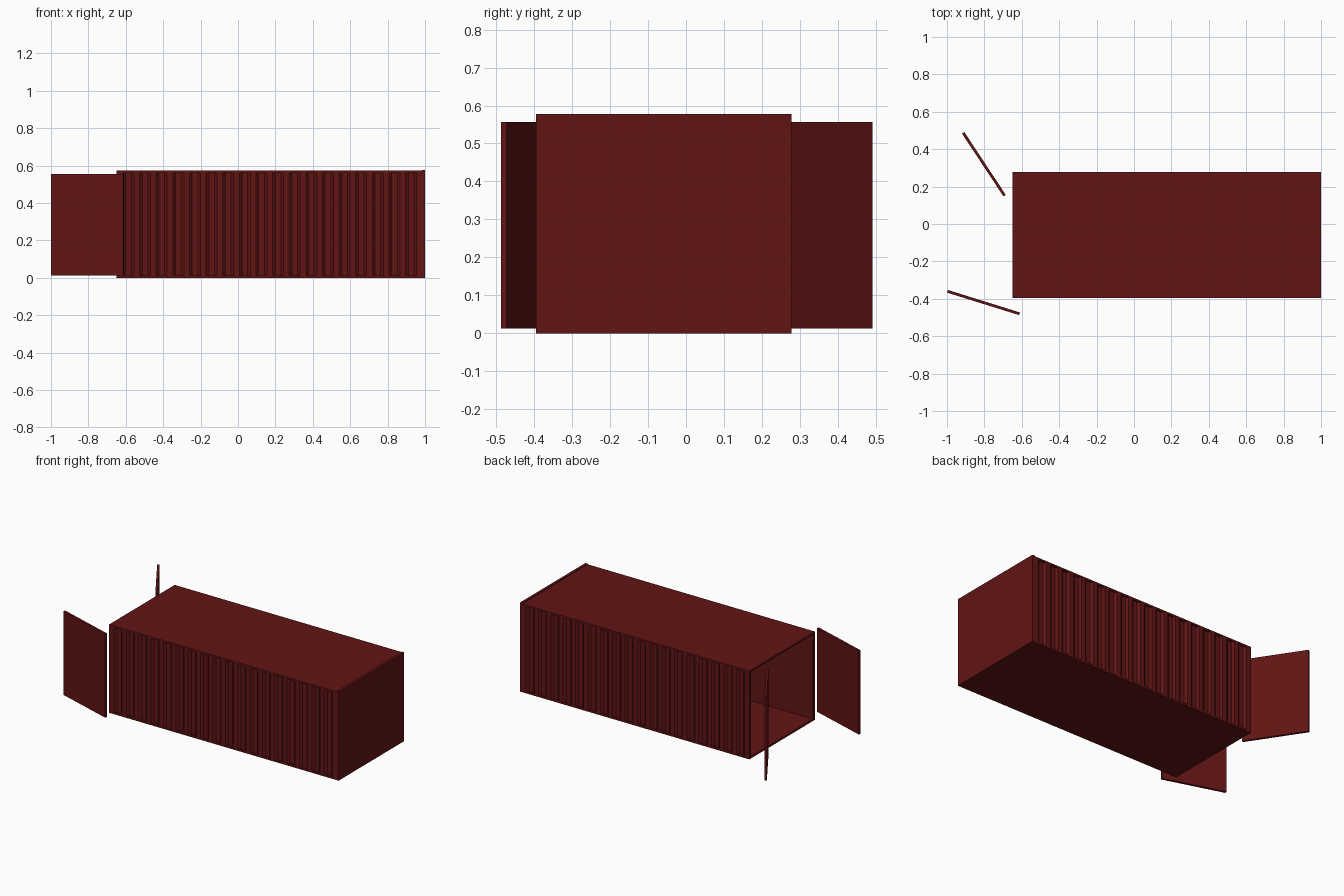
import bpy, bmesh, math
from mathutils import Vector

if "Cube" in bpy.data.objects:
    bpy.data.objects.remove(bpy.data.objects["Cube"])

red = bpy.data.materials.new("dark_red_paint")
red.diffuse_color = (0.12, 0.007, 0.007, 1)
red.use_nodes = True
red.node_tree.nodes["Principled BSDF"].inputs["Base Color"].default_value = red.diffuse_color

X0, X1 = -0.65, 0.995      # open end, closed end
Y0, Y1 = -0.395, 0.278     # side walls
TOP = 0.574
T = 0.018                  # wall thickness


def prism(name, outline, z0, z1):
    """Extrude an xy outline from z0 to z1."""
    bm = bmesh.new()
    face = bm.faces.new([bm.verts.new((x, y, z0)) for x, y in outline])
    out = bmesh.ops.extrude_face_region(bm, geom=[face])
    moved = [v for v in out["geom"] if isinstance(v, bmesh.types.BMVert)]
    bmesh.ops.translate(bm, verts=moved, vec=(0, 0, z1 - z0))
    bmesh.ops.recalc_face_normals(bm, faces=bm.faces)
    mesh = bpy.data.meshes.new(name)
    bm.to_mesh(mesh)
    bm.free()
    mesh.materials.append(red)
    obj = bpy.data.objects.new(name, mesh)
    bpy.context.collection.objects.link(obj)
    return obj


def box(name, x0, x1, y0, y1, z0, z1):
    return prism(name, [(x0, y0), (x1, y0), (x1, y1), (x0, y1)], z0, z1)


def corrugated_wall(name, y_out, inward):
    """Flat inside, trapezoid ribs outside."""
    start, end, count = X0 + 0.035, X1 - 0.01, 18
    step = (end - start) / count
    deep = y_out + inward * 0.012
    pts = [(X0, y_out), (start, y_out)]
    for i in range(count):
        x = start + i * step
        pts += [(x + step * 0.16, deep), (x + step * 0.5, deep),
                (x + step * 0.66, y_out), (x + step, y_out)]
    pts += [(X1, y_out), (X1, y_out + inward * T), (X0, y_out + inward * T)]
    return prism(name, pts, 0.012, TOP - 0.012)


def door(name, a, b):
    """Thin upright slab swung open, between two plan points."""
    a, b = Vector(a), Vector(b)
    d = (b - a).normalized()
    n = Vector((-d.y, d.x)) * 0.0075
    return prism(name, [a + n, a - n, b - n, b + n], 0.013, 0.556)


# Container shell
box("floor", X0, X1, Y0, Y1, 0, 0.012)
box("roof", X0, X1, Y0, Y1, TOP - 0.012, TOP)
corrugated_wall("front_side_wall", Y0, 1)
corrugated_wall("back_side_wall", Y1, -1)
box("end_wall", X1 - 0.012, 1.0, Y0, Y1, 0, TOP + 0.004)

# Doors standing loose beyond the open end
door("back_door", (-0.913, 0.487), (-0.692, 0.152))
door("front_door", (-0.997, -0.360), (-0.612, -0.480))
